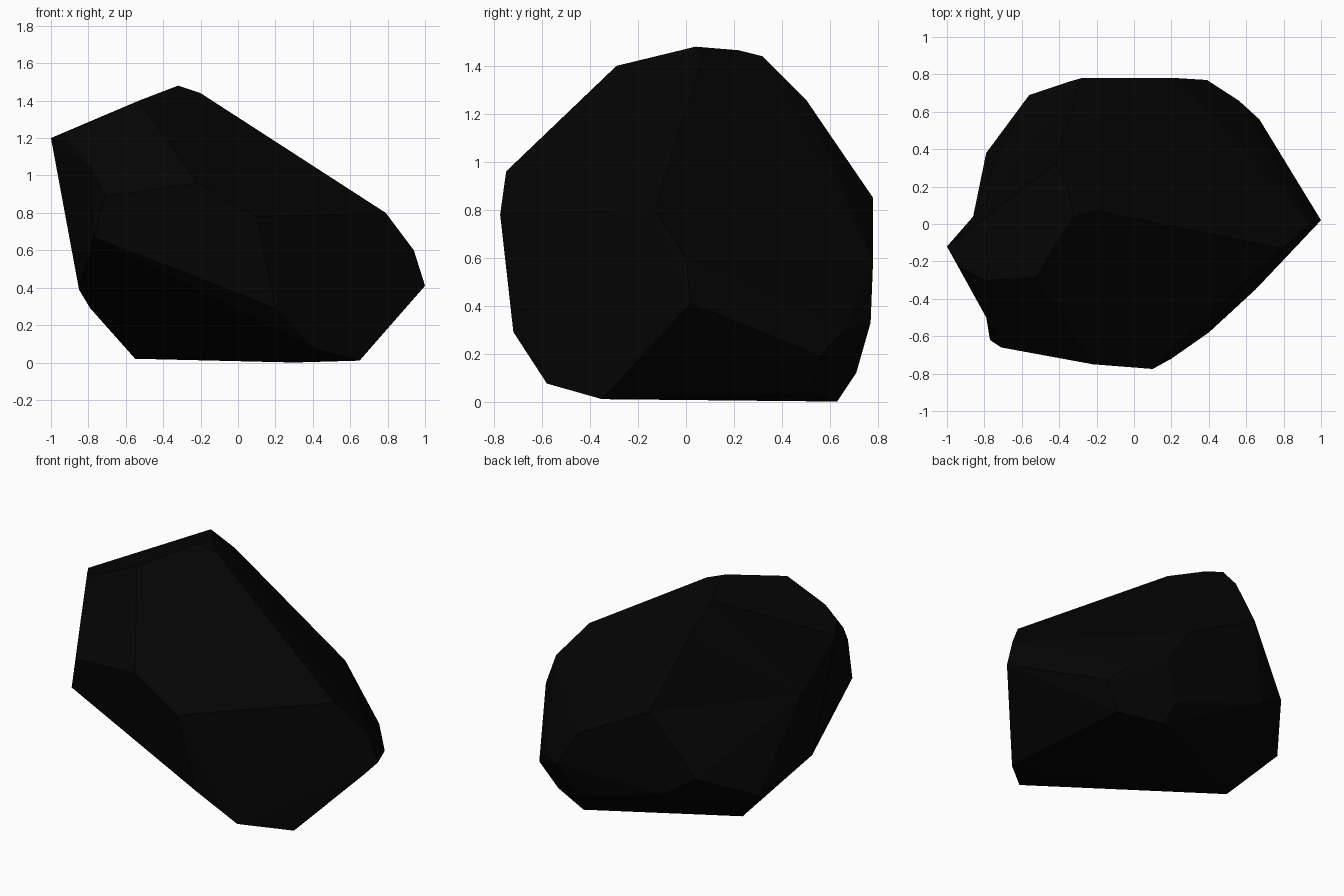
import bpy, bmesh

if "Cube" in bpy.data.objects:
    bpy.data.objects.remove(bpy.data.objects["Cube"])

# Corner points of the faceted stone; named ones border the hollow sides
tip, peak_back, back_top = (-1, -.12, 1.2), (-.42, .32, 1.44), (-.37, .5, 1.26)
back_mid, back_low, left_low = (-.28, .78, .85), (-.56, .69, .45), (-.79, .38, .29)
left_base, brow, brow_low = (-.85, -.09, .39), (-.8, -.3, 1.28), (-.93, -.23, 1.23)
cheek, jaw = (-.71, -.66, .89), (-.77, -.62, .67)
corners = [
    tip, peak_back, back_top, back_mid, back_low, left_low,
    left_base, brow, brow_low, cheek, jaw,
    # crown
    (-.53, -.29, 1.40), (-.32, .04, 1.48), (-.2, .07, 1.44), (-.36, .22, 1.465),
    # front
    (-.22, -.75, .96), (.1, -.775, .78), (.2, -.72, .29), (.4, -.58, .075),
    # right tip
    (.79, -.13, .8), (.94, 0, .6), (1, .02, .41), (.67, .56, .19),
    # back
    (-.25, .55, 1.12), (.23, .78, .58), (.39, .77, .33), (.56, .66, .30),
    (.27, .71, .12), (-.35, .76, .32),
    # underside
    (.65, -.35, .01), (.56, .52, .03), (.3, .63, 0), (-.55, .2, .02),
]

bm = bmesh.new()
verts = {co: bm.verts.new(co) for co in corners}
bmesh.ops.convex_hull(bm, input=bm.verts[:])
loose = [v for v in bm.verts if not v.link_faces]
verts = {co: v for co, v in verts.items() if v not in loose}
bmesh.ops.delete(bm, geom=loose, context='VERTS')
bmesh.ops.recalc_face_normals(bm, faces=bm.faces[:])


def hollow(rim, centre):
    """Replace the steep faces inside a rim with a fan around one centre corner."""
    ring = {verts[co] for co in rim if co in verts}
    old = [f for f in bm.faces if set(f.verts) <= ring and f.normal.z < .6]
    if not old:
        return
    bmesh.ops.delete(bm, geom=old, context='FACES')
    mid = bm.verts.new(centre)
    for e in [e for e in bm.edges if e.is_boundary]:
        bm.faces.new((e.verts[0], e.verts[1], mid))


# Hollow back-left side and hollow front-left side
hollow((tip, peak_back, back_top, back_mid, back_low, left_low, left_base),
       (-.86, .04, .84))
hollow((tip, brow, brow_low, cheek, jaw, left_base), (-.79, -.5, 1.05))
bmesh.ops.recalc_face_normals(bm, faces=bm.faces[:])

mesh = bpy.data.meshes.new("stone")
bm.to_mesh(mesh)
bm.free()
stone = bpy.data.objects.new("stone", mesh)
bpy.context.collection.objects.link(stone)

# Near-black coal colour
mat = bpy.data.materials.new("coal_black")
mat.diffuse_color = (.0013, .0013, .0013, 1)
mat.use_nodes = True
mat.node_tree.nodes["Principled BSDF"].inputs["Base Color"].default_value = mat.diffuse_color
mesh.materials.append(mat)
